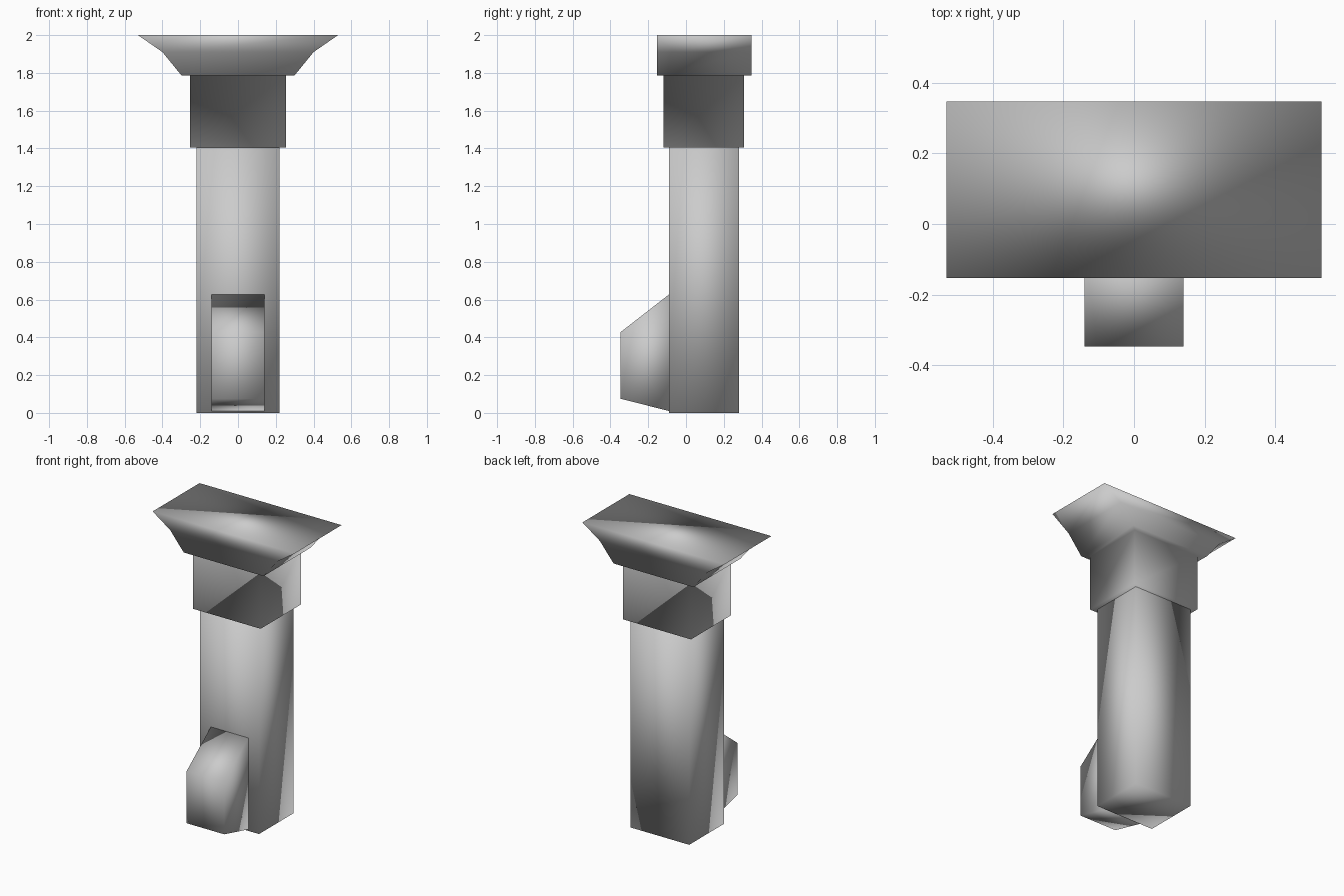
import bpy
import bmesh

cube = bpy.data.objects.get("Cube")
if cube:
    bpy.data.objects.remove(cube, do_unlink=True)

GREY = (0.6, 0.6, 0.6, 1.0)
grey = bpy.data.materials.new("plain_grey")
grey.use_nodes = True
grey.diffuse_color = GREY
grey.node_tree.nodes["Principled BSDF"].inputs["Base Color"].default_value = GREY


def loft(name, rings):
    """Skin a list of four-cornered rings, cap both ends and smooth the result."""
    bm = bmesh.new()
    loops = [[bm.verts.new(p) for p in ring] for ring in rings]
    for a, b in zip(loops, loops[1:]):
        for i in range(4):
            j = (i + 1) % 4
            bm.faces.new((a[i], a[j], b[j], b[i]))
    bm.faces.new(loops[0][::-1])
    bm.faces.new(loops[-1])
    bmesh.ops.recalc_face_normals(bm, faces=bm.faces)
    for f in bm.faces:
        f.smooth = True
    mesh = bpy.data.meshes.new(name)
    bm.to_mesh(mesh)
    bm.free()
    mesh.materials.append(grey)
    obj = bpy.data.objects.new(name, mesh)
    bpy.context.collection.objects.link(obj)
    return obj


def level(half_x, y0, y1, z):
    """Horizontal rectangle."""
    return [(-half_x, y0, z), (half_x, y0, z), (half_x, y1, z), (-half_x, y1, z)]


def upright(half_x, y, z0, z1):
    """Rectangle facing the front."""
    return [(-half_x, y, z0), (half_x, y, z0), (half_x, y, z1), (-half_x, y, z1)]


# Tall square shaft
loft("shaft", [level(0.22, -0.09, 0.28, 0), level(0.22, -0.09, 0.28, 1.405)])

# Collar stepping out into the flared head
loft("collar_and_head", [
    level(0.253, -0.12, 0.308, 1.405),
    level(0.253, -0.12, 0.308, 1.785),
    level(0.298, -0.153, 0.347, 1.785),
    level(0.40, -0.153, 0.347, 1.91),
    level(0.53, -0.153, 0.347, 2.0),
])

# Tapered block on the front of the foot
loft("front_block", [
    upright(0.14, -0.09, 0.01, 0.627),
    upright(0.14, -0.347, 0.075, 0.427),
])
